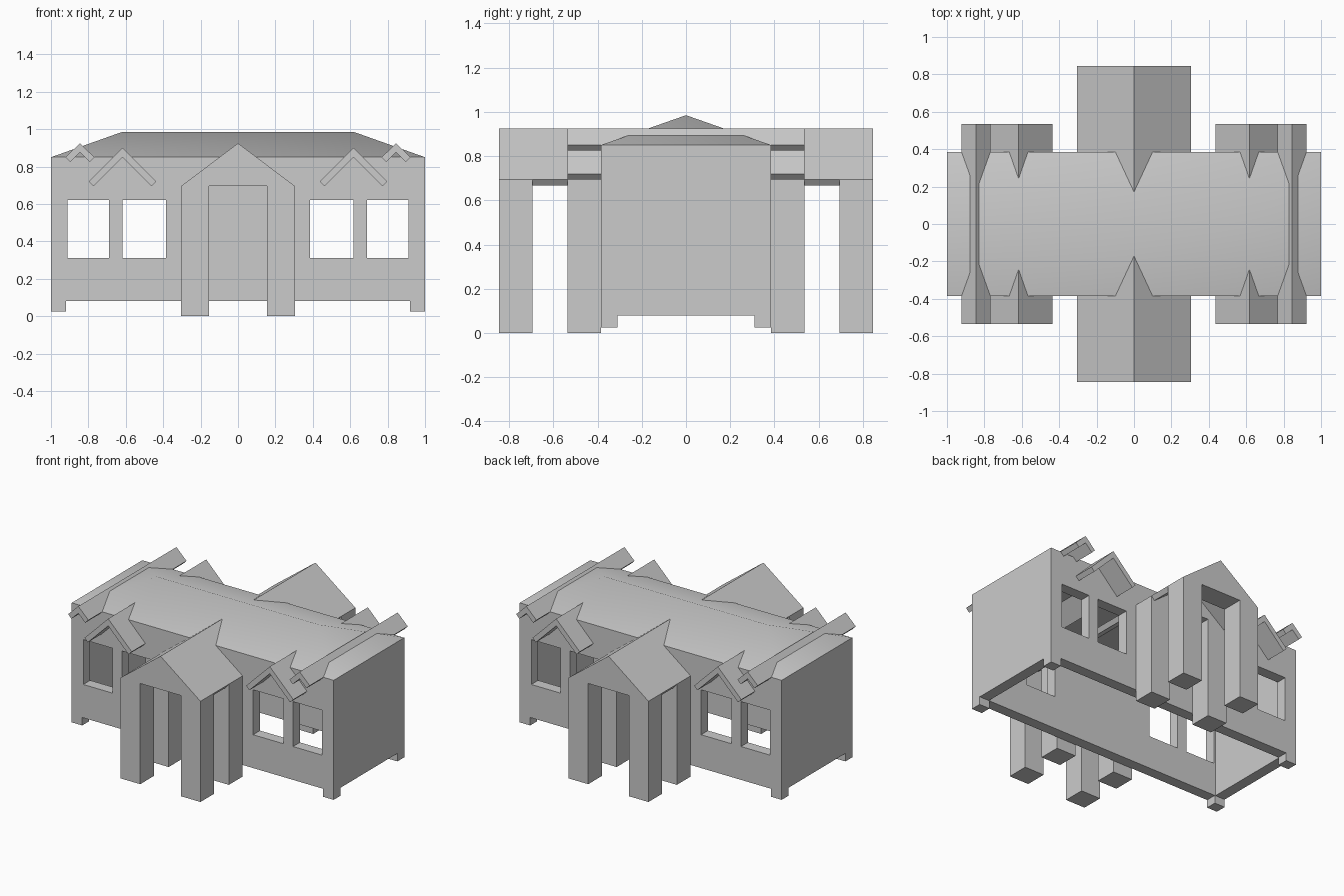
import bpy
import bmesh

cube = bpy.data.objects.get("Cube")
if cube:
    bpy.data.objects.remove(cube, do_unlink=True)

# One plain grey for the whole building
grey = bpy.data.materials.new("plain_grey")
grey.use_nodes = True
colour = (0.6, 0.6, 0.6, 1)
grey.diffuse_color = colour
grey.node_tree.nodes["Principled BSDF"].inputs["Base Color"].default_value = colour

HALF_X, HALF_Y = 1.0, 0.385
EAVE, RIDGE = 0.85, 0.985


def finish(name, bm):
    bmesh.ops.recalc_face_normals(bm, faces=bm.faces)
    mesh = bpy.data.meshes.new(name)
    bm.to_mesh(mesh)
    bm.free()
    mesh.materials.append(grey)
    obj = bpy.data.objects.new(name, mesh)
    bpy.context.collection.objects.link(obj)
    return obj


def add_prism(bm, outline, y0, y1):
    """Extrude an x-z outline along y."""
    face = bm.faces.new([bm.verts.new((x, y0, z)) for x, z in outline])
    new = bmesh.ops.extrude_face_region(bm, geom=[face])["geom"]
    verts = [v for v in new if isinstance(v, bmesh.types.BMVert)]
    bmesh.ops.translate(bm, verts=verts, vec=(0, y1 - y0, 0))
    if face.is_valid and not any(len(e.link_faces) > 2 for e in face.edges):
        return
    if face.is_valid:
        bm.faces.remove(face)


def add_box(bm, x0, x1, y0, y1, z0, z1):
    add_prism(bm, [(x0, z0), (x1, z0), (x1, z1), (x0, z1)], y0, y1)


def boxes(name, specs):
    bm = bmesh.new()
    for spec in specs:
        add_box(bm, *spec)
    return finish(name, bm)


def gable_slabs(name, x, half, eave, apex, thick, reach):
    """Bent roof slab with square-cut ends, running front to back."""
    rise = apex - eave
    length = (half ** 2 + rise ** 2) ** 0.5
    dx, dz = thick * rise / length, thick * half / length
    drop = thick * length / half
    bm = bmesh.new()
    add_prism(bm, [(x - half, eave), (x, apex), (x + half, eave),
                   (x + half - dx, eave - dz), (x, apex - drop),
                   (x - half + dx, eave - dz)], -reach, reach)
    return finish(name, bm)


# Hollow walls, open below, with windows cut through front and back
walls = boxes("walls", [(-HALF_X, HALF_X, -HALF_Y, HALF_Y, 0.08, EAVE)])
room = boxes("room_cutter", [(-0.925, 0.925, -0.31, 0.31, -0.1, 0.8)])
windows = boxes("window_cutter", [
    (min(s * a, s * b), max(s * a, s * b), -0.6, 0.6, 0.31, 0.62)
    for s in (-1, 1) for a, b in ((0.385, 0.617), (0.69, 0.912))])
for cutter in (room, windows):
    cutter.hide_render = True
    cut = walls.modifiers.new(cutter.name, "BOOLEAN")
    cut.operation = "DIFFERENCE"
    cut.solver = "EXACT"
    cut.object = cutter
    bpy.context.view_layer.objects.active = walls
    bpy.ops.object.modifier_apply(modifier=cut.name)
    bpy.data.objects.remove(cutter, do_unlink=True)

# Short feet under the corners
boxes("corner_feet", [
    (min(sx, sx * 0.92), max(sx, sx * 0.92),
     min(sy * 0.31, sy * HALF_Y), max(sy * 0.31, sy * HALF_Y), 0.025, 0.08)
    for sx in (-1, 1) for sy in (-1, 1)])

# Hipped main roof
bm = bmesh.new()
corners = [bm.verts.new((sx * HALF_X, sy * HALF_Y, EAVE))
           for sx, sy in ((-1, -1), (1, -1), (1, 1), (-1, 1))]
left, right = [bm.verts.new((x, 0, RIDGE)) for x in (-0.62, 0.62)]
a, b, c, d = corners
for loop in ((a, b, right, left), (b, c, right), (c, d, left, right),
             (d, a, left), (d, c, b, a)):
    bm.faces.new(loop)
roof = finish("main_roof", bm)
bpy.ops.object.select_all(action="DESELECT")
roof.select_set(True)
bpy.context.view_layer.objects.active = roof
bpy.ops.object.shade_smooth_by_angle()

# Porches front and back: shared roof slab, gable blocks and pillars
PORCH, PORCH_EAVE, PORCH_TOP = 0.305, 0.695, 0.925
gable_slabs("porch_roof", 0, PORCH, PORCH_EAVE, PORCH_TOP, 0.036, 0.845)
for side, label in ((-1, "front"), (1, "back")):
    for near, far, place in ((0.695, 0.845, "outer"), (0.385, 0.535, "inner")):
        y0, y1 = sorted((side * near, side * far))
        bm = bmesh.new()
        add_prism(bm, [(-PORCH, 0), (-0.155, 0), (-0.155, PORCH_EAVE),
                       (0.155, PORCH_EAVE), (0.155, 0), (PORCH, 0),
                       (PORCH, PORCH_EAVE), (0, PORCH_TOP),
                       (-PORCH, PORCH_EAVE)], y0, y1)
        finish(f"{label}_{place}_porch_arch", bm)

# Window gables running through the roof
for side, label in ((-1, "right"), (1, "left")):
    gable_slabs(f"{label}_large_gable", side * 0.617, 0.18, 0.72, 0.9, 0.035, 0.535)
    gable_slabs(f"{label}_small_gable", side * 0.845, 0.077, 0.85, 0.925, 0.035, 0.535)
